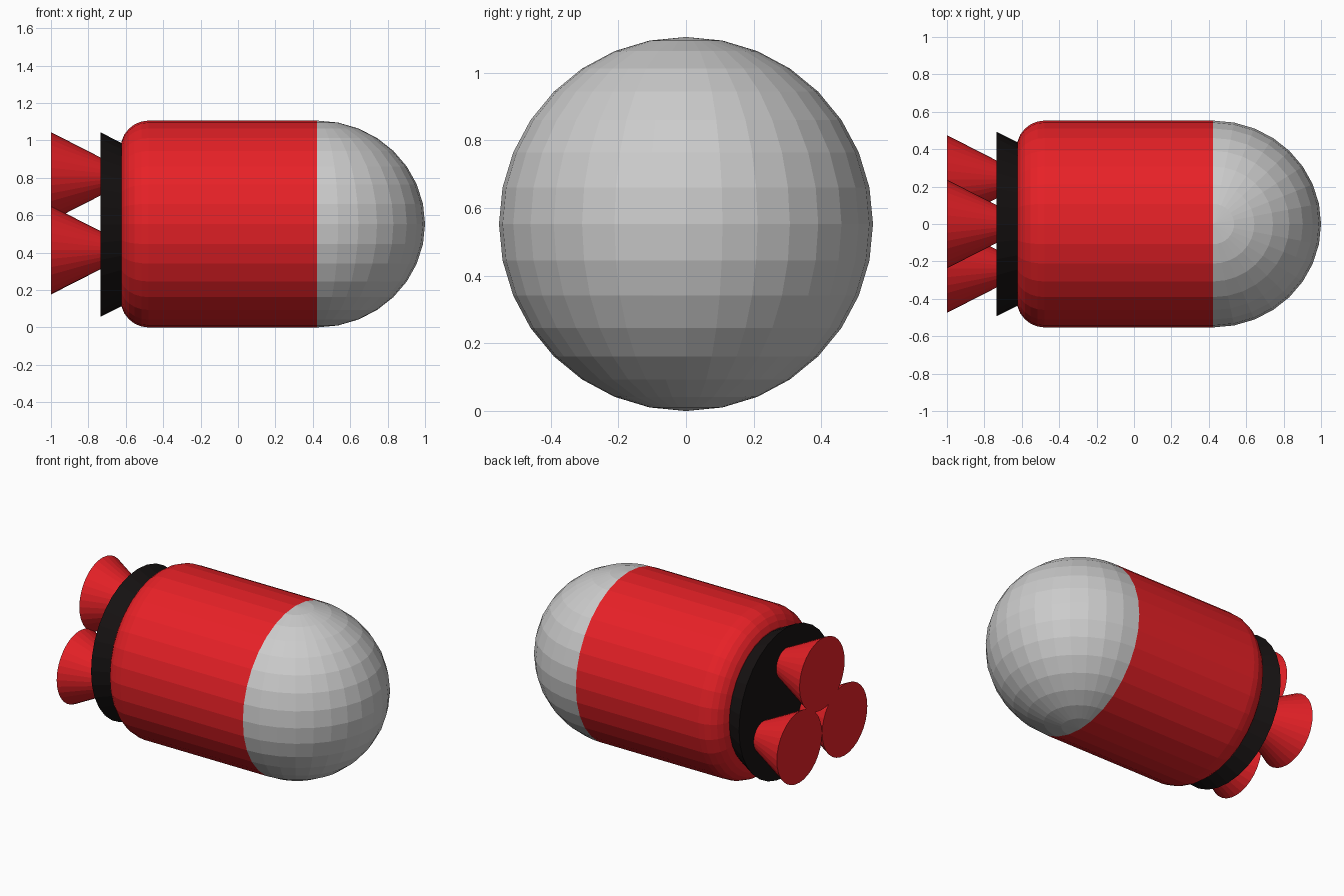
import bpy, bmesh
from math import sin, cos, pi
from mathutils import Matrix

if "Cube" in bpy.data.objects:
    bpy.data.objects.remove(bpy.data.objects["Cube"])

SIDES = 32
AXIS_Z = 0.553
RADIUS = 0.553
SEAM_X = 0.4225


def material(name, rgb):
    m = bpy.data.materials.new(name)
    m.diffuse_color = (*rgb, 1)
    m.use_nodes = True
    m.node_tree.nodes["Principled BSDF"].inputs["Base Color"].default_value = m.diffuse_color
    return m


RED = material("red_paint", (0.8, 0.015, 0.02))
BLACK = material("black_rubber", (0.008, 0.006, 0.006))


def finish(name, bm, mat, y=0.0, z=AXIS_Z):
    bmesh.ops.recalc_face_normals(bm, faces=bm.faces[:])
    mesh = bpy.data.meshes.new(name)
    bm.to_mesh(mesh)
    bm.free()
    ob = bpy.data.objects.new(name, mesh)
    ob.location = (0, y, z)
    if mat:
        mesh.materials.append(mat)
    bpy.context.collection.objects.link(ob)
    return ob


def lathe_x(name, profile, mat, y=0.0, z=AXIS_Z):
    """Closed solid turned around the x axis from (x, radius) points."""
    bm = bmesh.new()
    rings = [[bm.verts.new((x, r * sin(2 * pi * i / SIDES), r * cos(2 * pi * i / SIDES)))
              for i in range(SIDES)] for x, r in profile]
    for a, b in zip(rings, rings[1:]):
        for i in range(SIDES):
            j = (i + 1) % SIDES
            bm.faces.new((a[i], a[j], b[j], b[i]))
    bm.faces.new(rings[0])
    bm.faces.new(rings[-1])
    return finish(name, bm, mat, y, z)


# Main tank with a rounded rear edge
fillet = 0.15
steps = 6
tank = [(-0.478 - fillet * cos(k * pi / 2 / steps),
         RADIUS - fillet + fillet * sin(k * pi / 2 / steps)) for k in range(steps + 1)]
lathe_x("tank_body", tank + [(SEAM_X, RADIUS)], RED)

# Domed nose: half a ball with vertical poles, slightly stretched forwards
bm = bmesh.new()
bmesh.ops.create_uvsphere(bm, u_segments=SIDES, v_segments=16, radius=RADIUS)
bmesh.ops.bisect_plane(bm, geom=bm.verts[:] + bm.edges[:] + bm.faces[:], dist=1e-4,
                       plane_co=(0, 0, 0), plane_no=(-1, 0, 0), clear_outer=True)
bmesh.ops.transform(bm, verts=bm.verts[:],
                    matrix=Matrix.Translation((SEAM_X, 0, 0))
                    @ Matrix.Diagonal(((1 - SEAM_X) / RADIUS, 1, 1, 1)))
finish("nose_dome", bm, None)

# Flared black collar behind the tank
lathe_x("rear_collar", [(-0.735, 0.493), (-0.622, 0.436)], BLACK, z=0.55)

# Three exhaust nozzles: one on top, two below
for name, y, z in (("nozzle_top", 0, 0.807),
                   ("nozzle_left", 0.238, 0.413),
                   ("nozzle_right", -0.238, 0.413)):
    lathe_x(name, [(-1.0, 0.237), (-0.7, 0.084)], RED, y, z)
